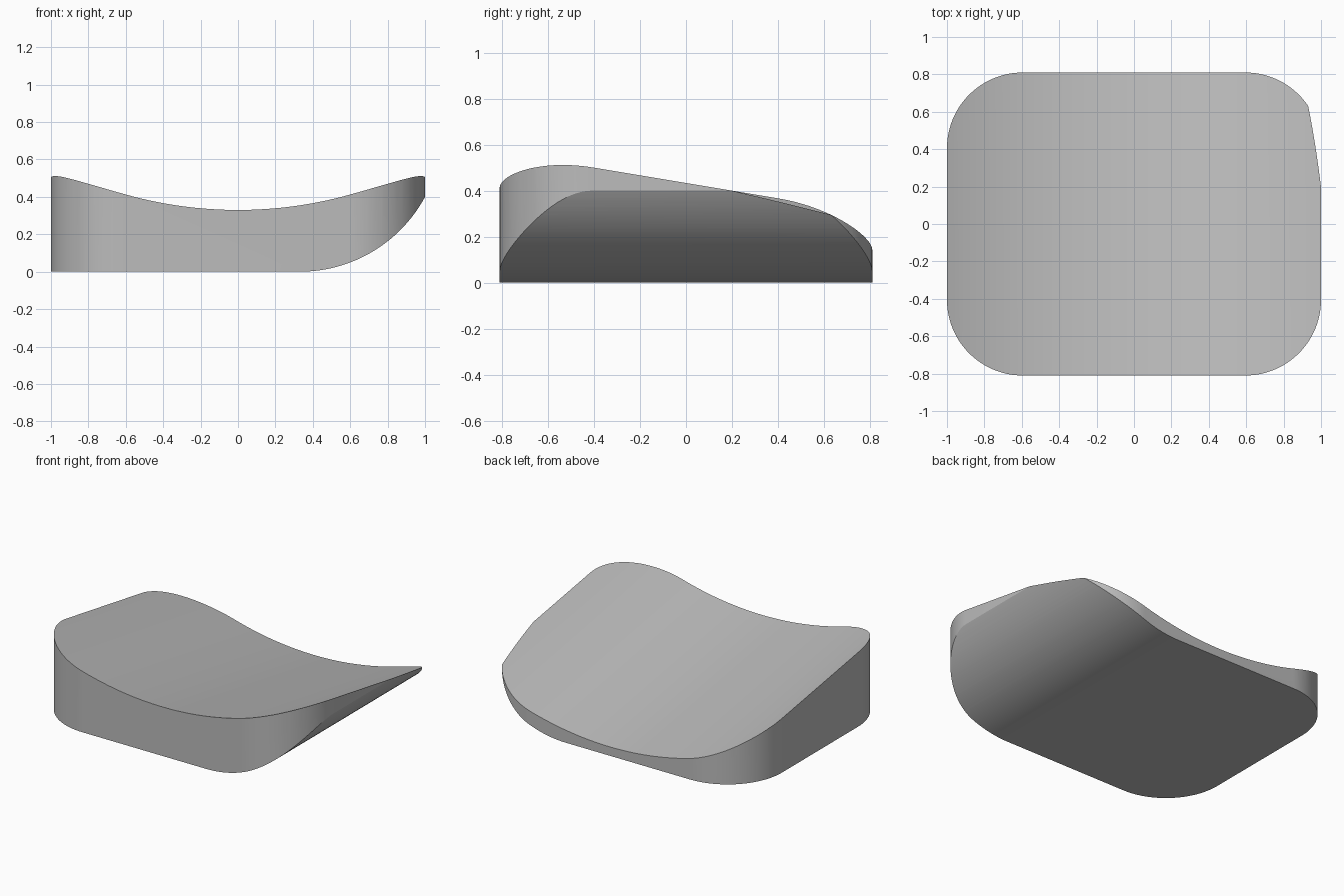
import bpy, math
from mathutils import Vector

if "Cube" in bpy.data.objects:
    bpy.data.objects.remove(bpy.data.objects["Cube"], do_unlink=True)

HALF_X, HALF_Y, CORNER = 1.0, 0.81, 0.405
DISH_R, DISH_Z, SLOPE = 2.22, 0.195, -0.1667    # hollow of the sloping top
ROLL_X, ROLL_R = 0.33, 0.761                    # rounded underside

plastic = bpy.data.materials.new("light grey")
plastic.use_nodes = True
plastic.diffuse_color = (0.5, 0.5, 0.5, 1)
plastic.node_tree.nodes["Principled BSDF"].inputs["Base Color"].default_value = (0.5, 0.5, 0.5, 1)


def prism(name, ring, sweep):
    """Solid made by sweeping a closed ring of points along a vector."""
    n = len(ring)
    start = [Vector(p) for p in ring]
    verts = start + [p + Vector(sweep) for p in start]
    faces = [tuple(reversed(range(n))), tuple(range(n, 2 * n))]
    faces += [(i, (i + 1) % n, n + (i + 1) % n, n + i) for i in range(n)]
    mesh = bpy.data.meshes.new(name)
    mesh.from_pydata(verts, [], faces)
    mesh.materials.append(plastic)
    obj = bpy.data.objects.new(name, mesh)
    bpy.context.collection.objects.link(obj)
    return obj


# Rounded rectangle seen from above
outline = []
steps = 24
for quarter, (sx, sy) in enumerate([(1, 1), (-1, 1), (-1, -1), (1, -1)]):
    for i in range(steps + 1):
        a = math.pi / 2 * (quarter + i / steps)
        outline.append((sx * (HALF_X - CORNER) + CORNER * math.cos(a),
                        sy * (HALF_Y - CORNER) + CORNER * math.sin(a), -0.2))
body = prism("dished_block", outline, (0, 0, 1.2))

# Flat base that rolls up towards the left side
roll_end = math.asin((1.05 - ROLL_X) / ROLL_R)
base = [(-1.2, -1, 0)]
for i in range(41):
    a = roll_end * i / 40
    base.append((ROLL_X + ROLL_R * math.sin(a), -1, ROLL_R * (1 - math.cos(a))))
base += [(base[-1][0], -1, 1.5), (-1.2, -1, 1.5)]
base_cutter = prism("base_cutter", base[::-1], (0, 2, 0))

# Hollow top, sloping down towards the back
dish = []
for i in range(61):
    x = -1.1 + 2.2 * i / 60
    dish.append((x, -1, DISH_Z + DISH_R - math.sqrt(DISH_R ** 2 - x * x) - SLOPE))
dish = [(-1.1, -1, -0.7), (1.1, -1, -0.7)] + dish[::-1]
top_cutter = prism("top_cutter", dish, (0, 2, 2 * SLOPE))

# Keep only the volume shared by all three solids
bpy.ops.object.select_all(action='DESELECT')
bpy.context.view_layer.objects.active = body
body.select_set(True)
for cutter in (base_cutter, top_cutter):
    # Consistent outward normals for a clean cut
    import bmesh
    bm = bmesh.new()
    bm.from_mesh(cutter.data)
    bmesh.ops.recalc_face_normals(bm, faces=bm.faces)
    bm.to_mesh(cutter.data)
    bm.free()
    cutter.hide_render = True
    mod = body.modifiers.new("shape", 'BOOLEAN')
    mod.operation = 'INTERSECT'
    mod.solver = 'EXACT'
    mod.object = cutter
    bpy.ops.object.modifier_apply(modifier=mod.name)
    bpy.data.objects.remove(cutter, do_unlink=True)

bpy.ops.object.shade_smooth_by_angle(angle=math.radians(20))
